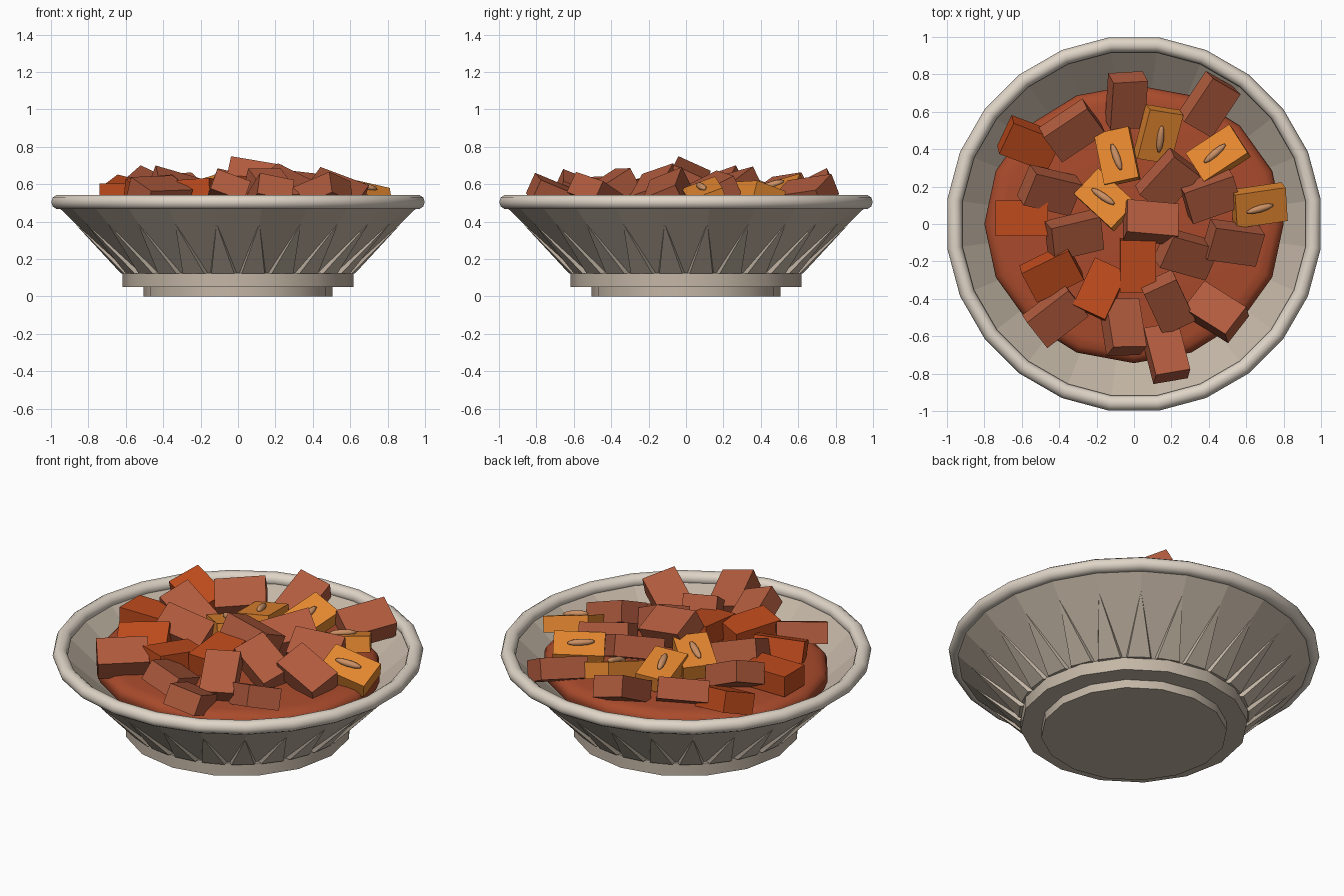
import bpy, bmesh, math, random
from mathutils import Vector, Matrix

if "Cube" in bpy.data.objects:
    bpy.data.objects.remove(bpy.data.objects["Cube"])

random.seed(4)


def material(name, rgb):
    m = bpy.data.materials.new(name)
    m.diffuse_color = (*rgb, 1)
    m.use_nodes = True
    m.node_tree.nodes["Principled BSDF"].inputs["Base Color"].default_value = m.diffuse_color
    return m


CLAY = material("clay", (0.55, 0.47, 0.38))
GLAZE = material("pale_clay", (0.74, 0.66, 0.57))
SAUCE = material("sauce", (0.40, 0.07, 0.025))
MEAT = material("meat", (0.44, 0.105, 0.048))
PEPPER = material("pepper", (0.52, 0.07, 0.012))
SQUASH = material("squash", (0.80, 0.25, 0.03))
SEED = material("seed", (0.60, 0.28, 0.13))


def finish(bm, name, mat, smooth=None):
    bmesh.ops.recalc_face_normals(bm, faces=bm.faces)
    me = bpy.data.meshes.new(name)
    bm.to_mesh(me)
    bm.free()
    ob = bpy.data.objects.new(name, me)
    bpy.context.collection.objects.link(ob)
    me.materials.append(mat)
    if smooth:
        bpy.ops.object.select_all(action="DESELECT")
        ob.select_set(True)
        bpy.context.view_layer.objects.active = ob
        bpy.ops.object.shade_smooth_by_angle(angle=math.radians(smooth))
    return ob


def lathe(name, profile, n, phase, mat, smooth=None, loop=False):
    """Revolve (r, z) points about z; ends are capped unless the profile loops."""
    bm = bmesh.new()
    rings = [[bm.verts.new((r * math.cos(a), r * math.sin(a), z))
              for a in (phase + math.tau * i / n for i in range(n))] for r, z in profile]
    pairs = list(zip(rings, rings[1:])) + ([(rings[-1], rings[0])] if loop else [])
    for lo, hi in pairs:
        for i in range(n):
            j = (i + 1) % n
            bm.faces.new((lo[i], lo[j], hi[j], hi[i]))
    if not loop:
        bm.faces.new(rings[0])
        bm.faces.new(rings[-1])
    return finish(bm, name, mat, smooth)


N = 24
HALF = math.pi / N

# Bowl wall, outside then inside
lathe("bowl_wall", [(0.585, 0.11), (0.965, 0.475), (0.945, 0.505), (0.56, 0.15)], N, HALF, CLAY)

# Rounded rim
rim = [(0.966 + 0.041 * math.cos(t), 0.505 + 0.04 * math.sin(t))
       for t in (math.tau * k / 10 for k in range(10))]
lathe("rim", rim, N, HALF, GLAZE, 50, loop=True)

# Foot ring and base
lathe("foot_ring", [(0.617, 0.05), (0.617, 0.125)], 16, 0, CLAY, 30)
lathe("base", [(0.505, 0), (0.505, 0.06)], 16, 0, CLAY, 30)

# Tapered ribs round the outside
bm = bmesh.new()
for i in range(N):
    turn = Matrix.Rotation(HALF + math.tau * i / N, 3, "Z")
    top = bm.verts.new(turn @ Vector((0.88, 0, 0.39)))
    foot = [bm.verts.new(turn @ Vector((r, y, 0.122)))
            for r, y in ((0.575, -0.075), (0.622, -0.062), (0.622, 0.062), (0.575, 0.075))]
    bm.faces.new(foot)
    for k in range(4):
        bm.faces.new((top, foot[k], foot[(k + 1) % 4]))
finish(bm, "ribs", CLAY)

# Sauce pool, a slightly oval disc with a rounded edge
sauce = lathe("sauce", [(0.78, 0.37), (0.80, 0.42), (0.79, 0.45), (0.76, 0.47), (0.71, 0.477)],
              16, 0, SAUCE, 60)
sauce.scale.y = 0.93


def chunk(name, mat, x, y, turn, lean, lift, thick=0.12, seeded=False):
    """A leaning block, long side along `turn` degrees, higher towards the middle."""
    tilt = Vector((0, 0, 1)).rotation_difference(Vector((*lean, 1))).to_matrix().to_4x4()
    z = 0.585 - 0.07 * math.hypot(x, y) + lift
    place = (Matrix.Translation((x, y, z)) @ tilt
             @ Matrix.Rotation(math.radians(turn), 4, "Z"))
    bm = bmesh.new()
    bmesh.ops.create_cube(bm, size=1, matrix=place @ Matrix.Diagonal((0.28, 0.19, thick, 1)))
    finish(bm, name, mat)
    if seeded:
        bm = bmesh.new()
        bmesh.ops.create_uvsphere(
            bm, u_segments=10, v_segments=6, radius=1,
            matrix=place @ Matrix.Translation((-0.01, 0, thick / 2 + 0.008))
            @ Matrix.Rotation(math.radians(8), 4, "Z") @ Matrix.Diagonal((0.078, 0.02, 0.018, 1)))
        finish(bm, "seed", SEED, 60)


# Meat chunks leaning to the front right: x, y, turn
for x, y, turn in [(-.33, .50, 35), (-.04, .66, 90), (.18, .23, 50), (-.32, -.06, 10),
                   (.28, -.16, -20), (.53, -.10, -12), (.18, -.42, -65), (-.42, -.49, 38),
                   (.40, .64, 58), (-.45, .18, -18), (.41, .15, 18)]:
    lean = (random.uniform(.2, .4), random.uniform(-.55, -.35))
    chunk("meat_chunk", MEAT, x, y, turn, lean, 0.01)

# Meat chunks leaning to the back
for x, y, turn in [(.09, .01, -3), (.44, -.47, -35), (-.06, -.55, 95), (.17, -.69, 102)]:
    chunk("meat_chunk", MEAT, x, y, turn, (0.3 - x, 0.45), 0.055 if x == .09 else 0)

# Pepper chunks: x, y, turn, lean to the back
for x, y, turn, back in [(-.56, .43, -23, -.4), (-.60, .03, 0, 0), (-.44, -.26, 27, -.4),
                         (-.18, -.35, 65, .1), (.02, -.22, 90, -.1)]:
    chunk("pepper_chunk", PEPPER, x, y, turn, (-back / 4, back), 0)

# Squash chunks, thinner, each with a seed on top
for x, y, turn, back in [(-.09, .36, 102, .15), (.13, .48, 78, -.35), (.45, .37, 33, .25),
                         (.67, .10, 6, -.35), (-.15, .13, -43, .2)]:
    chunk("squash_chunk", SQUASH, x, y, turn, (-0.8 * back, back), 0, 0.09, True)
